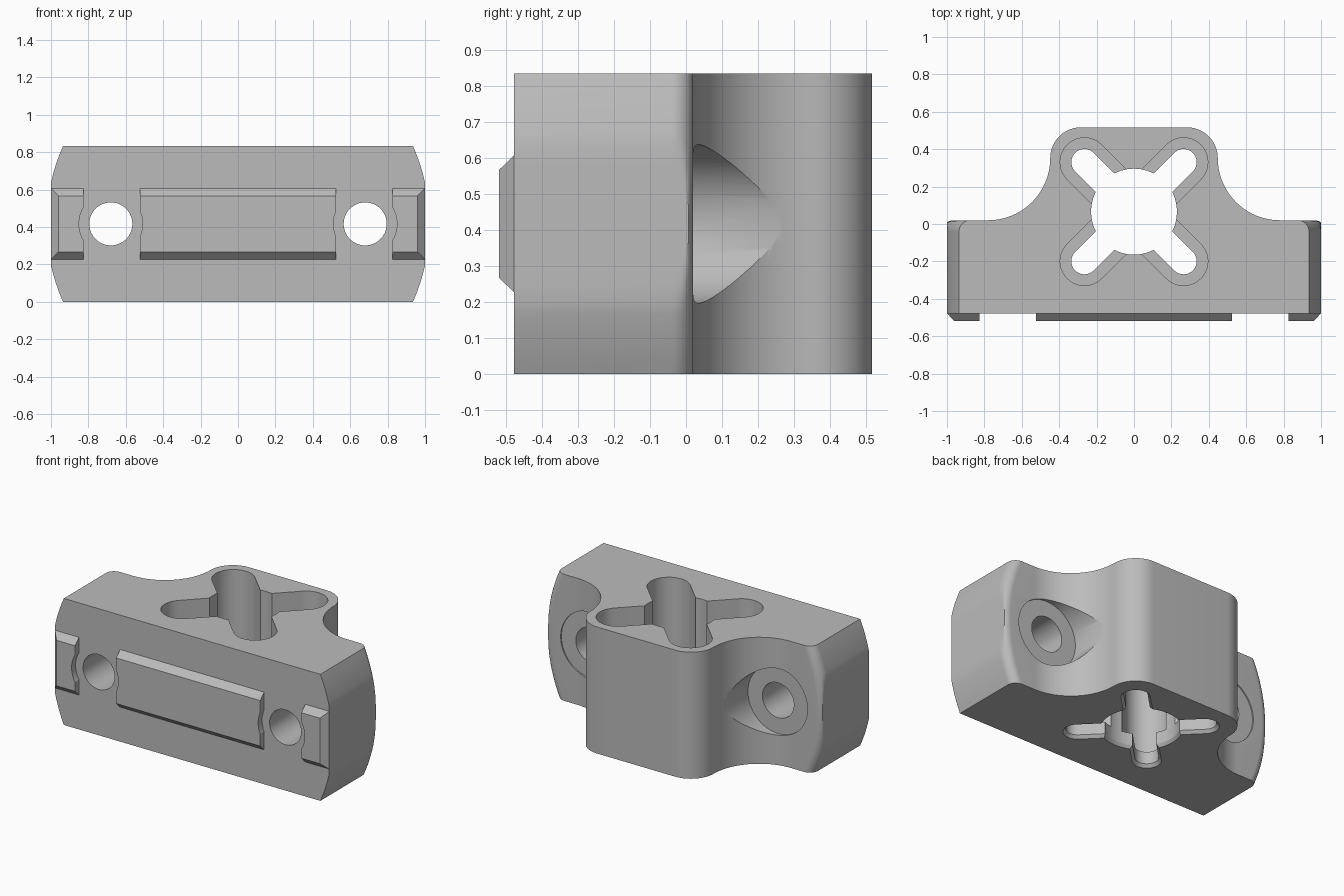
import bpy, bmesh
from math import cos, sin, pi, sqrt, radians

cube = bpy.data.objects.get("Cube")
if cube:
    bpy.data.objects.remove(cube, do_unlink=True)

grey = bpy.data.materials.new("plain_grey")
grey.use_nodes = True
grey.diffuse_color = (0.5, 0.5, 0.5, 1)
grey.node_tree.nodes["Principled BSDF"].inputs["Base Color"].default_value = (0.5, 0.5, 0.5, 1)

HEIGHT, MID = 0.834, 0.417
FRONT, BACK = -0.478, 0.02
BOLT_X, HOLE_Y = 0.68, 0.066


def loft(name, rings):
    """Closed solid through a stack of equal-length rings."""
    bm = bmesh.new()
    rows = [[bm.verts.new(p) for p in ring] for ring in rings]
    n = len(rows[0])
    for a, b in zip(rows, rows[1:]):
        for i in range(n):
            j = (i + 1) % n
            bm.faces.new((a[i], a[j], b[j], b[i]))
    bm.faces.new(rows[0])
    bm.faces.new(rows[-1])
    bmesh.ops.remove_doubles(bm, verts=bm.verts, dist=1e-5)
    bmesh.ops.recalc_face_normals(bm, faces=bm.faces)
    mesh = bpy.data.meshes.new(name)
    bm.to_mesh(mesh)
    bm.free()
    mesh.materials.append(grey)
    obj = bpy.data.objects.new(name, mesh)
    bpy.context.collection.objects.link(obj)
    return obj


def arc(cx, cy, r, start, end, steps):
    angles = [radians(start + (end - start) * i / steps) for i in range(steps + 1)]
    return [(cx + r * cos(a), cy + r * sin(a)) for a in angles]


def slot(r, reach, turn):
    """Rounded slot outline about the origin, turned by an angle in degrees."""
    pts = [(x + reach, y) for x, y in arc(0, 0, r, -90, 90, 20)]
    pts += [(-x, -y) for x, y in pts]
    c, s = cos(radians(turn)), sin(radians(turn))
    return [(x * c - y * s, x * s + y * c) for x, y in pts]


def upright_cutter(name, levels, reach=0, turn=0):
    return loft(name, [[(x, y + HOLE_Y, z) for x, y in slot(r, reach, turn)]
                       for z, r in levels])


def bolt_cutter(name, side, r, y0, y1):
    ring = arc(side * BOLT_X, MID, r, 0, 354.375, 63)
    return loft(name, [[(x, y, z) for x, z in ring] for y in (y0, y1)])


def cut(obj, cutters):
    bpy.context.view_layer.objects.active = obj
    for cutter in cutters:
        cutter.hide_render = True
        mod = obj.modifiers.new("cut", "BOOLEAN")
        mod.operation, mod.solver, mod.object = "DIFFERENCE", "EXACT", cutter
        bpy.ops.object.modifier_apply(modifier=mod.name)
    for cutter in cutters:
        bpy.data.objects.remove(cutter, do_unlink=True)


def finish(obj):
    bpy.ops.object.select_all(action="DESELECT")
    obj.select_set(True)
    bpy.context.view_layer.objects.active = obj
    bpy.ops.object.shade_smooth_by_angle(angle=radians(25))


# Main body: flared outline whose ends bow outward and are trimmed flat
def outline(z):
    end = sqrt(1.024 ** 2 - (z - MID) ** 2)
    fillet = 0.06
    half = [(end, FRONT)]
    half += arc(end - fillet, BACK - fillet, fillet, 0, 90, 12)
    half += arc(0.78, 0.352, 0.332, 270, 180, 24)
    half += arc(0.283, 0.352, 0.165, 0, 90, 16)
    half = [(min(x, 1), y) for x, y in half]
    return half + [(-x, y) for x, y in reversed(half)]


flat = sqrt(1.024 ** 2 - 1)
heights = [(MID - flat) * i / 6 for i in range(7)]
heights += [MID + flat * (i - 4) / 4 for i in range(1, 8)]
heights += [HEIGHT - z for z in reversed(heights[:7])]
body = loft("clamp_body", [[(x, y, z) for x, y in outline(z)] for z in heights])

# Cross-shaped passage with a thin lip and chamfer at the bottom
cutters = [upright_cutter("bore_cutter", [(-0.01, 0.25), (0.02, 0.23), (1, 0.23)])]
for turn in (45, 135):
    reach = 0.265 * sqrt(2)
    cutters.append(upright_cutter("lip_cutter", [(-0.01, 0.095), (0.02, 0.07), (0.2, 0.07)], reach, turn))
    cutters.append(upright_cutter("arm_cutter", [(0.1, 0.13), (1, 0.13)], reach, turn))

# Bolt holes and the round seats behind them
for side in (-1, 1):
    cutters.append(bolt_cutter("bolt_cutter", side, 0.115, -0.7, 0.7))
    cutters.append(bolt_cutter("seat_cutter", side, 0.22, 0.012, 0.7))
cut(body, cutters)
finish(body)


# Front locating ribs with chamfered edges, relieved around the bolt holes
def rib(name, x0, x1, inset0, inset1, sides):
    rings = []
    for y, k in ((FRONT, 0), (-0.519, 0.04)):
        a, b = x0 + inset0 * k, x1 - inset1 * k
        low, high = 0.227 + k, 0.607 - k
        rings.append([(a, y, low), (b, y, low), (b, y, high), (a, y, high)])
    obj = loft(name, rings)
    cut(obj, [bolt_cutter("relief_cutter", s, 0.17, -0.7, 0.0) for s in sides])
    finish(obj)


rib("centre_rib", -0.525, 0.525, 0, 0, (-1, 1))
rib("left_end_rib", 0.825, 1, 0, 1, (1,))
rib("right_end_rib", -1, -0.825, 1, 0, (-1,))
